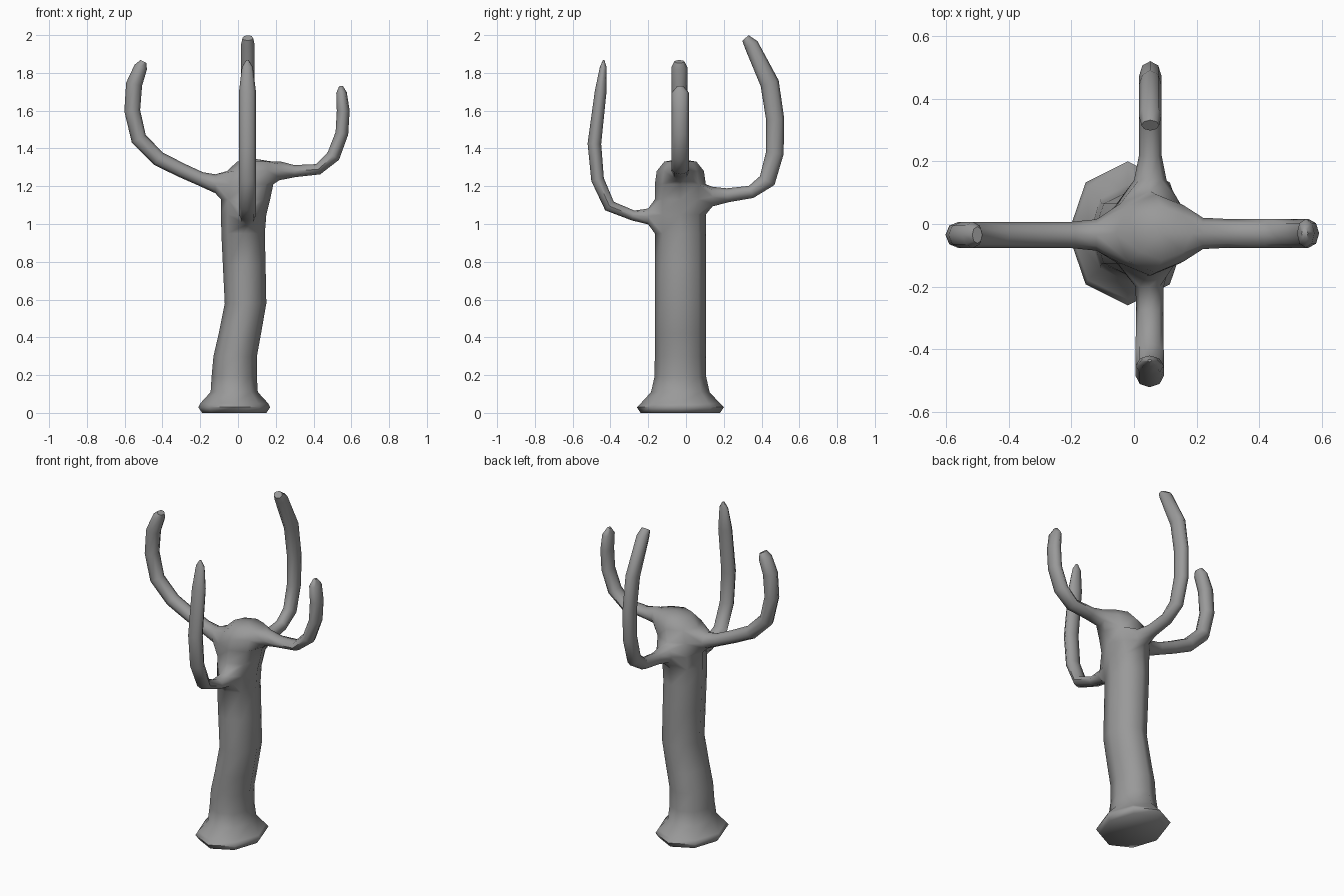
import bpy
import bmesh
from math import sin, cos, pi, radians
from mathutils import Vector

cube = bpy.data.objects.get("Cube")
if cube:
    bpy.data.objects.remove(cube)

SIDES = 8
UP = Vector((0, 0, 1))
bark = bpy.data.materials.new("grey_bark")
bark.use_nodes = True
grey = (0.32, 0.32, 0.32, 1)
bark.diffuse_color = grey
bark.node_tree.nodes["Principled BSDF"].inputs["Base Color"].default_value = grey

bm = bmesh.new()


def add_ring(centre, side, up, a, b, start=0.0):
    ring = []
    for j in range(SIDES):
        t = start + 2 * pi * j / SIDES
        ring.append(bm.verts.new(centre + side * (a * cos(t)) + up * (b * sin(t))))
    return ring


def skin(lower, upper):
    for j in range(SIDES):
        n = (j + 1) % SIDES
        bm.faces.new((lower[j], lower[n], upper[n], upper[j]))


# Trunk rings: height, centre x, half width x, half width y
trunk = [
    (0.0, -0.02, 0.17, 0.21), (0.03, -0.02, 0.19, 0.23), (0.05, -0.02, 0.18, 0.21),
    (0.11, -0.02, 0.125, 0.155), (0.19, -0.02, 0.12, 0.137), (0.3, -0.015, 0.115, 0.135),
    (0.42, 0.01, 0.112, 0.135), (0.58, 0.04, 0.11, 0.135), (0.78, 0.033, 0.113, 0.135),
    (0.95, 0.027, 0.115, 0.135), (1.05, 0.03, 0.12, 0.135), (1.13, 0.04, 0.13, 0.135),
    (1.21, 0.052, 0.135, 0.135), (1.28, 0.07, 0.128, 0.125), (1.33, 0.09, 0.095, 0.085),
]
X, Y = Vector((1, 0, 0)), Vector((0, 1, 0))
rings = [add_ring(Vector((cx, -0.03, z)), X, Y, a, b) for z, cx, a, b in trunk]
for low, high in zip(rings, rings[1:]):
    skin(low, high)
bm.faces.new(rings[0][::-1])
crown = bm.verts.new((0.09, -0.03, 1.345))
for j in range(SIDES):
    bm.faces.new((rings[-1][j], rings[-1][(j + 1) % SIDES], crown))


def grow_branch(level, column, out, lateral, width, path):
    """Open the trunk around one vertex and sweep a branch from the hole.
    Path entries: distance along out, height, radius in the bending plane."""
    side = UP.cross(out)
    k0, k1 = (column - 1) % SIDES, (column + 1) % SIDES
    low, mid, high = rings[level - 1:level + 2]
    loop = [low[k0], low[column], low[k1], mid[k1],
            high[k1], high[column], high[k0], mid[k0]]
    bm.verts.remove(mid[column])
    pts = [out * d + UP * z + side * lateral for d, z, r in path]
    for i, (d, z, r) in enumerate(path):
        if i == 0:
            tangent = out
        else:
            tangent = (pts[min(i + 1, len(pts) - 1)] - pts[i - 1]).normalized()
        taper = 1.0 if r > 0.028 else r / 0.028
        ring = add_ring(pts[i], side, tangent.cross(side), max(width * taper, r if i == 0 else 0),
                        r, radians(-135))
        skin(loop, ring)
        loop = ring
    bm.faces.new(loop)


# Right limb, left limb, front limb, back limb
grow_branch(12, 4, -X, 0.035, 0.042, [
    (0.12, 1.213, 0.05), (0.2, 1.24, 0.037), (0.3, 1.285, 0.038), (0.42, 1.345, 0.04),
    (0.525, 1.45, 0.042), (0.56, 1.6, 0.042), (0.55, 1.74, 0.043),
    (0.515, 1.83, 0.035), (0.5, 1.86, 0.018)])
grow_branch(13, 0, X, -0.03, 0.046, [
    (0.22, 1.282, 0.05), (0.3, 1.28, 0.032), (0.425, 1.29, 0.029), (0.505, 1.36, 0.036),
    (0.55, 1.48, 0.034), (0.557, 1.6, 0.034), (0.548, 1.695, 0.028), (0.545, 1.73, 0.01)])
grow_branch(10, 6, -Y, 0.05, 0.045, [
    (0.2, 1.04, 0.042), (0.28, 1.045, 0.027), (0.405, 1.095, 0.032), (0.468, 1.235, 0.034),
    (0.485, 1.425, 0.036), (0.452, 1.7, 0.031), (0.438, 1.83, 0.018), (0.436, 1.868, 0.004)])
grow_branch(11, 2, Y, -0.052, 0.036, [
    (0.14, 1.145, 0.052), (0.22, 1.152, 0.037), (0.345, 1.17, 0.034), (0.43, 1.23, 0.045),
    (0.47, 1.375, 0.047), (0.472, 1.555, 0.048), (0.443, 1.745, 0.05),
    (0.345, 1.95, 0.038), (0.315, 1.985, 0.022)])

bmesh.ops.recalc_face_normals(bm, faces=bm.faces[:])
mesh = bpy.data.meshes.new("tree")
bm.to_mesh(mesh)
bm.free()
mesh.materials.append(bark)
tree = bpy.data.objects.new("bare_tree", mesh)
bpy.context.collection.objects.link(tree)

# Smooth bark with a crisp base rim
bpy.context.view_layer.objects.active = tree
tree.select_set(True)
bpy.ops.object.shade_smooth_by_angle(angle=radians(60))
